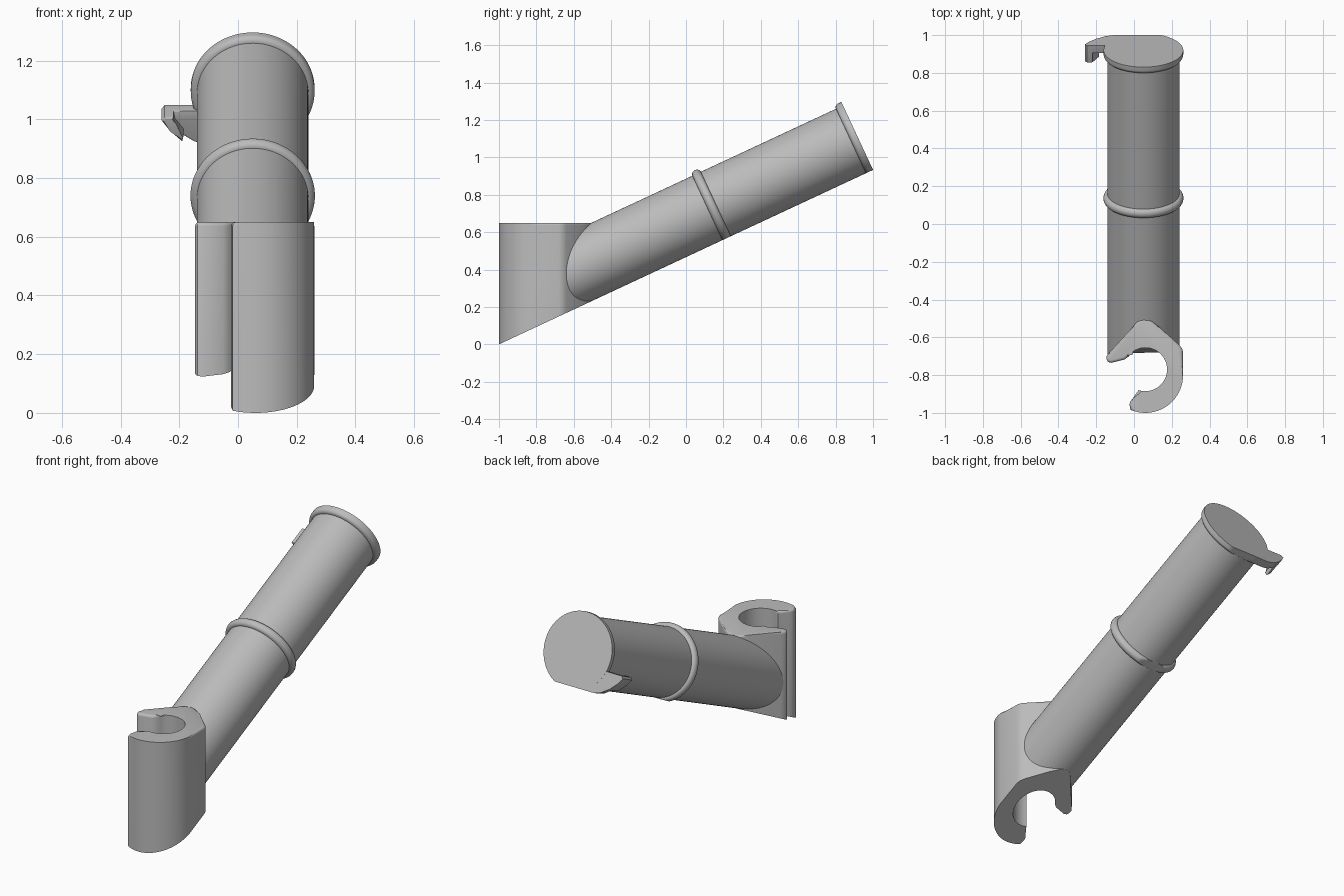
import bpy, bmesh, math
from mathutils import Vector

if "Cube" in bpy.data.objects:
    bpy.data.objects.remove(bpy.data.objects["Cube"], do_unlink=True)

TILT = math.radians(25)
C, S = math.cos(TILT), math.sin(TILT)
RADIUS, MID_X = 0.19, 0.05
SIDES = 96

grey = bpy.data.materials.new("plain grey")
grey.use_nodes = True
grey.diffuse_color = (0.5, 0.5, 0.5, 1)
grey.node_tree.nodes["Principled BSDF"].inputs["Base Color"].default_value = (0.5, 0.5, 0.5, 1)


def place(x, h, s):
    """Point at height h above the sloping base plane, distance s along it."""
    return Vector((x, -1 + s * C - h * S, s * S + h * C))


def finish(bm, name, sharp=35):
    bmesh.ops.recalc_face_normals(bm, faces=bm.faces)
    mesh = bpy.data.meshes.new(name)
    bm.to_mesh(mesh)
    bm.free()
    mesh.materials.append(grey)
    mesh.shade_smooth()
    mesh.set_sharp_from_angle(angle=math.radians(sharp))
    obj = bpy.data.objects.new(name, mesh)
    bpy.context.collection.objects.link(obj)
    return obj


def loft(name, sections):
    """Skin a list of equal-length point loops and cap both ends."""
    bm = bmesh.new()
    loops = [[bm.verts.new(p) for p in sec] for sec in sections]
    for a, b in zip(loops, loops[1:]):
        for i in range(len(a)):
            j = (i + 1) % len(a)
            bm.faces.new((a[i], a[j], b[j], b[i]))
    caps = [bm.faces.new(loops[0]), bm.faces.new(loops[-1])]
    return bm, caps


def circle(r, s):
    """Tilted circle, flattened where it would pass below the base plane."""
    pts = []
    for i in range(SIDES):
        a = 2 * math.pi * i / SIDES
        pts.append(place(MID_X + r * math.cos(a), max(0, RADIUS + r * math.sin(a)), s))
    return pts


def arc(cx, cy, r, a0, a1, n):
    return [(cx + r * math.cos(math.radians(a0 + (a1 - a0) * i / n)),
             cy + r * math.sin(math.radians(a0 + (a1 - a0) * i / n))) for i in range(n + 1)]


# Tube: its lower end is trimmed to sit inside the clamp wall, clear of the bore
start = []
for p in circle(RADIUS, 0):
    t = min(1, max(0, (abs(p.x - MID_X) - 0.09) / 0.1))
    y = -0.63 - 0.07 * t
    start.append(p + Vector((0, C, S)) * ((y - p.y) / C))
bm, _ = loft("tube", [start, circle(RADIUS, 2.19)])
finish(bm, "tube")

# Rounded collar halfway up the tube
collar = [(RADIUS - 0.005, 1.318)]
collar += [(0.19 + 0.022 * math.sin(math.pi * i / 10), 1.343 - 0.025 * math.cos(math.pi * i / 10))
           for i in range(11)]
collar.append((RADIUS - 0.005, 1.368))
bm, _ = loft("middle_collar", [circle(r, s) for r, s in collar])
finish(bm, "middle_collar")

# End collar with a rounded front edge and a flat back
rim = [(RADIUS - 0.005, 2.165)]
rim += [(RADIUS + 0.021 * math.sin(a), 2.186 - 0.021 * math.cos(a))
        for a in (math.pi / 2 * i / 6 for i in range(7))]
rim.append((0.211, 2.207))
bm, _ = loft("end_collar", [circle(r, s) for r, s in rim])
finish(bm, "end_collar")

# Hook beside the end collar: a plate and a lip turned back along the tube
plate = [(0.05, 0), (-0.11, 0), (-0.15, 0.012), (-0.2, 0.045), (-0.24, 0.085),
         (-0.26, 0.115), (-0.25, 0.128), (-0.13, 0.128), (0.05, 0.128)]
lip = [(-0.19, 0.037), (-0.23, 0.075), (-0.26, 0.115), (-0.25, 0.128),
       (-0.22, 0.128), (-0.215, 0.1), (-0.185, 0.06)]
for name, outline, front in (("hook_plate", plate, 2.16), ("hook_lip", lip, 2.105)):
    bm, caps = loft(name, [[place(x, h, s) for x, h in outline] for s in (front, 2.2065)])
    bmesh.ops.bevel(bm, geom=list(caps[0].edges), offset=0.006, segments=3,
                    profile=0.5, affect='EDGES')
    finish(bm, name)

# Clamp: open C profile, level on top and cut along the sloping base plane
outline = arc(0.06, -0.8, 0.2, 247, 355, 20)
outline += [(0.26, -0.68), (0.255, -0.66), (0.24, -0.64), (0.14, -0.55), (0.09, -0.512),
            (0.05, -0.5), (0.02, -0.515), (-0.02, -0.56), (-0.13, -0.68),
            (-0.145, -0.7), (-0.146, -0.715), (-0.138, -0.73), (-0.12, -0.735),
            (-0.05, -0.717), (-0.03, -0.703)]
outline += arc(0.06, -0.77, 0.115, 132, -108, 36)
outline += [(-0.008, -0.925), (-0.02, -0.94), (-0.024, -0.955)]
bm, caps = loft("clamp", [[Vector((x, y, (y + 1) * S / C)) for x, y in outline],
                          [Vector((x, y, 0.65)) for x, y in outline]])
bmesh.ops.bevel(bm, geom=list(caps[1].edges), offset=0.014, segments=4,
                profile=0.5, affect='EDGES')
finish(bm, "clamp")
